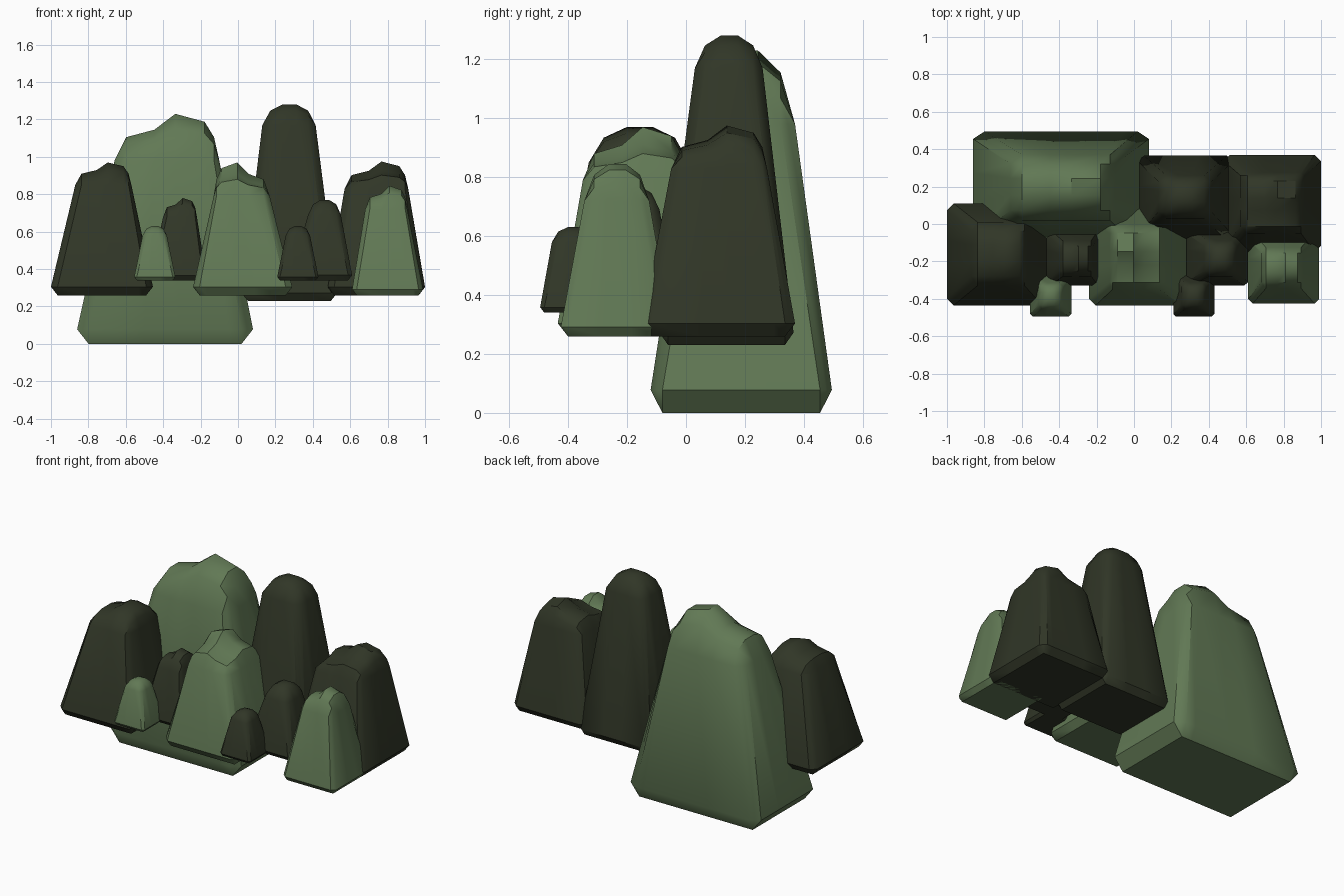
import bpy
import bmesh
import math

default_cube = bpy.data.objects.get("Cube")
if default_cube:
    bpy.data.objects.remove(default_cube, do_unlink=True)


def make_material(name, colour):
    material = bpy.data.materials.new(name)
    material.use_nodes = True
    material.diffuse_color = colour
    shader = next(n for n in material.node_tree.nodes if n.type == "BSDF_PRINCIPLED")
    shader.inputs["Base Color"].default_value = colour
    shader.inputs["Roughness"].default_value = 0.9
    return material


light = make_material("moss green", (0.12, 0.19, 0.09, 1))
dark = make_material("deep forest green", (0.03, 0.037, 0.02, 1))

# Summit profiles: fraction across the top, fraction of the summit height
dome = [(0, 0), (.15, .7), (.38, 1), (.64, 1), (.86, .7), (1, 0)]
peak_high = [(0, 0), (.11, .5), (.38, .66), (.58, 1), (.86, .83), (.95, .5), (1, 0)]
peak_low = [(1 - t, h) for t, h in reversed(peak_high)]

CHAMFER = 0.065


def mix(span, t):
    return span[0] + (span[1] - span[0]) * t


def softened(profile):
    """Even chamfer fractions for the lower body."""
    inner = [t for t, h in profile[2:-2]]
    return [0, CHAMFER] + inner + [1 - CHAMFER, 1]


def clamp(t):
    return min(max(t, CHAMFER), 1 - CHAMFER)


def hill(name, material, base_x, base_y, top_x, top_y, heights, shape_x, shape_y):
    foot, shoulder, summit = heights
    nx, ny = len(shape_x), len(shape_y)
    bm = bmesh.new()

    # Rounded summit: the product of the two profiles
    grid = {}
    for i, (u, hu) in enumerate(shape_x):
        for j, (v, hv) in enumerate(shape_y):
            z = mix((shoulder, summit), hu * hv)
            grid[i, j] = bm.verts.new((mix(top_x, u), mix(top_y, v), z))
    corners = [(i, j) for i in (0, nx - 1) for j in (0, ny - 1)]
    for i, j in corners:
        a = grid[abs(i - 1) if i == 0 else i - 1, j].co
        b = grid[i, abs(j - 1) if j == 0 else j - 1].co
        grid[i, j].co = (a + b) / 2
    for i in range(nx - 1):
        for j in range(ny - 1):
            bm.faces.new((grid[i, j], grid[i + 1, j], grid[i + 1, j + 1], grid[i, j + 1]))

    # Chamfered walls down to the bevelled foot
    loop = [(i, 0) for i in range(nx - 1)] + [(nx - 1, j) for j in range(ny - 1)]
    loop += [(i, ny - 1) for i in range(nx - 1, 0, -1)]
    loop += [(0, j) for j in range(ny - 1, 0, -1)]
    us, vs = softened(shape_x), softened(shape_y)
    flare = foot + (base_x[1] - base_x[0]) * 0.083
    wall, bottom = [], []
    for i, j in loop:
        u, v = us[i], vs[j]
        bottom.append(bm.verts.new((mix(base_x, clamp(u)), mix(base_y, clamp(v)), foot)))
        if (i, j) in corners:
            u, v = abs(u - CHAMFER / 2), abs(v - CHAMFER / 2)
        wall.append(bm.verts.new((mix(base_x, u), mix(base_y, v), flare)))
    rings = [[grid[key] for key in loop], wall, bottom]
    for upper, lower in zip(rings, rings[1:]):
        for k in range(len(loop)):
            n = (k + 1) % len(loop)
            bm.faces.new((upper[k], lower[k], lower[n], upper[n]))
    bm.faces.new(bottom)
    bmesh.ops.remove_doubles(bm, verts=bm.verts, dist=0.0001)
    bmesh.ops.recalc_face_normals(bm, faces=bm.faces)

    mesh = bpy.data.meshes.new(name)
    bm.to_mesh(mesh)
    bm.free()
    mesh.materials.append(material)
    obj = bpy.data.objects.new(name, mesh)
    bpy.context.collection.objects.link(obj)
    bpy.ops.object.select_all(action="DESELECT")
    obj.select_set(True)
    bpy.context.view_layer.objects.active = obj
    bpy.ops.object.shade_smooth_by_angle(angle=math.radians(40))


# Back row
hill("broad_back_hill", light, (-.86, .08), (-.12, .495), (-.66, -.1), (.02, .37),
     (0, .98, 1.23), peak_high, dome)
hill("tall_back_hill", dark, (.02, .53), (-.09, .365), (.13, .415), (.03, .26),
     (.23, 1.17, 1.28), dome, dome)
hill("left_back_hill", dark, (.48, 1), (-.15, .37), (.57, .91), (-.05, .275),
     (.26, .83, .975), peak_high, peak_high)

# Front row
hill("right_front_hill", dark, (-1, -.455), (-.435, .11), (-.87, -.57), (-.33, .01),
     (.26, .85, .97), peak_high, dome)
hill("centre_front_hill", light, (-.24, .29), (-.435, .09), (-.13, .17), (-.35, 0),
     (.26, .79, .97), peak_low, peak_high)
hill("left_front_hill", light, (.61, .99), (-.425, -.05), (.68, .905), (-.345, -.125),
     (.26, .72, .845), peak_high, dome)

# Small hills filling the gaps, then the tiny ones in front
hill("right_small_hill", dark, (-.47, -.17), (-.33, -.03), (-.4, -.22), (-.28, -.09),
     (.34, .68, .78), peak_high, dome)
hill("left_small_hill", dark, (.28, .61), (-.33, -.03), (.375, .55), (-.28, -.09),
     (.34, .69, .77), dome, dome)
for name, material, x in (("right_tiny_hill", light, -.445), ("left_tiny_hill", dark, .32)):
    hill(name, material, (x - .11, x + .11), (-.495, -.275), (x - .065, x + .065),
         (-.455, -.315), (.34, .58, .63), dome, dome)
